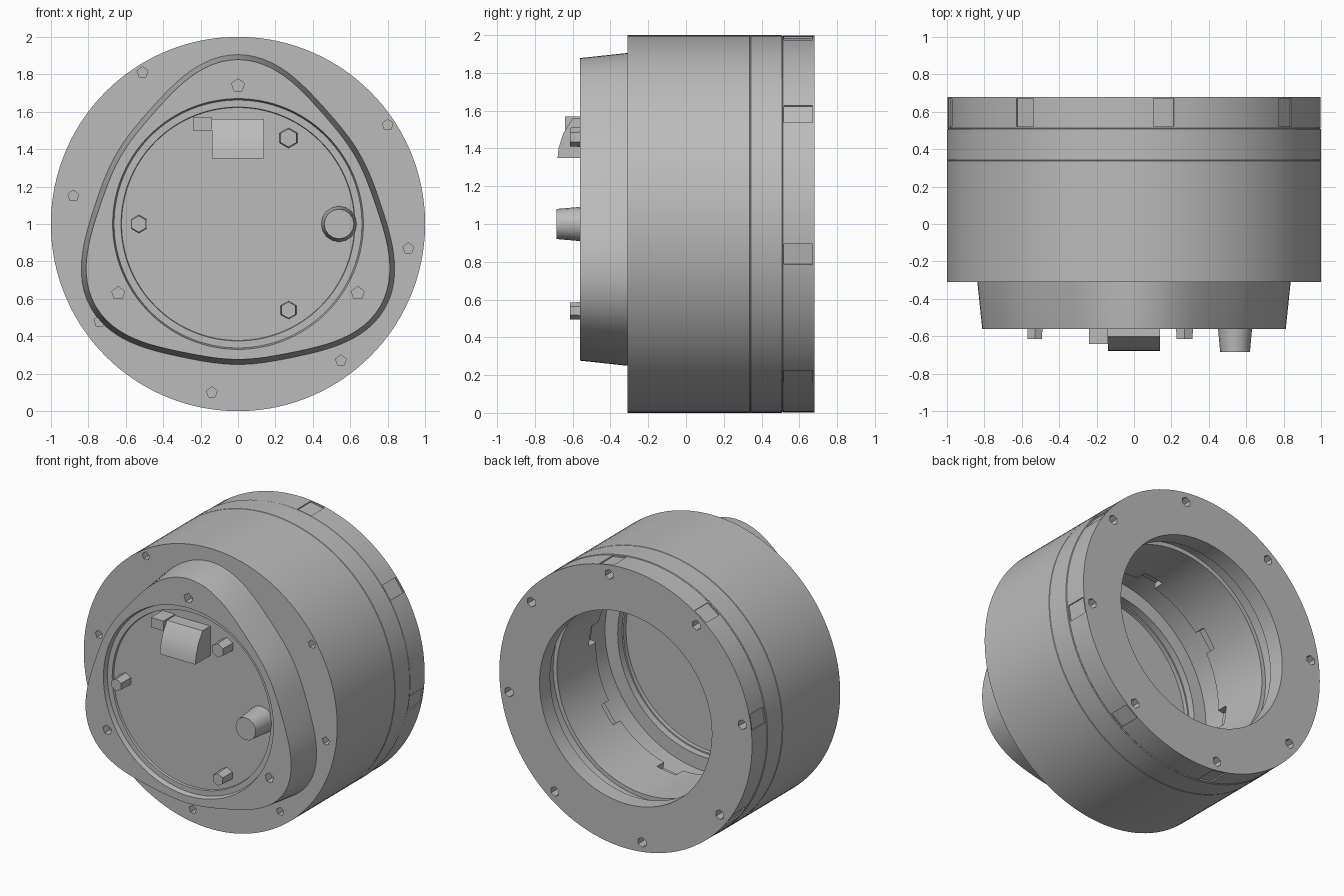
import bpy, bmesh, math
from mathutils import Matrix, Vector

cube = bpy.data.objects.get("Cube")
if cube:
    bpy.data.objects.remove(cube, do_unlink=True)

GREY = (0.5, 0.5, 0.5, 1)
grey = bpy.data.materials.new("mid grey")
grey.use_nodes = True
grey.diffuse_color = GREY
for node in grey.node_tree.nodes:
    if node.type == 'BSDF_PRINCIPLED':
        node.inputs["Base Color"].default_value = GREY

SEG = 120
ANGLES = [math.tau * i / SEG for i in range(SEG)]


def finish(name, bm, smooth=True):
    bmesh.ops.recalc_face_normals(bm, faces=bm.faces)
    mesh = bpy.data.meshes.new(name)
    bm.to_mesh(mesh)
    bm.free()
    mesh.materials.append(grey)
    obj = bpy.data.objects.new(name, mesh)
    bpy.context.collection.objects.link(obj)
    if smooth:
        smooth_edges(obj)
    return obj


def smooth_edges(obj):
    bpy.ops.object.select_all(action='DESELECT')
    obj.select_set(True)
    bpy.context.view_layer.objects.active = obj
    bpy.ops.object.shade_smooth_by_angle(angle=math.radians(30))


def circle(r):
    return lambda a: r


def trefoil(mean):
    # rounded triangle with bulging sides and one corner at the top
    def radius(a):
        t = 3 * (a - math.pi / 2)
        return mean + .0775 * math.cos(t) + .016 * math.cos(2 * t)
    return radius


def loft(bm, sections, closed):
    # skin rings of (radius function, y) around the y axis
    rings = []
    for radius, y in sections:
        rings.append([bm.verts.new((radius(a) * math.cos(a), y, 1 + radius(a) * math.sin(a)))
                      for a in ANGLES])
    pairs = list(zip(rings, rings[1:]))
    if closed:
        pairs.append((rings[-1], rings[0]))
    else:
        bm.faces.new(rings[0])
        bm.faces.new(rings[-1])
    for lower, upper in pairs:
        for i in range(SEG):
            j = (i + 1) % SEG
            bm.faces.new((lower[i], lower[j], upper[j], upper[i]))


def stud(bm, x, z, r, y_back, y_front, sides=6, taper=0.85):
    # short many-sided peg along the y axis
    depth = y_back - y_front
    place = Matrix.Translation((x, (y_back + y_front) / 2, z)) @ Matrix.Rotation(math.pi / 2, 4, 'X')
    bmesh.ops.create_cone(bm, cap_ends=True, segments=sides, radius1=r, radius2=r * taper,
                          depth=depth, matrix=place)


def block(bm, centre, size, spin=0):
    # box turned about the y axis through the middle of the model
    hub = Matrix.Translation((0, 0, 1)) @ Matrix.Rotation(spin, 4, 'Y')
    bmesh.ops.create_cube(bm, size=1, matrix=hub @ Matrix.Translation(centre)
                          @ Matrix.Diagonal((*size, 1)))


def carve(obj, bm):
    cutter = finish("cutter", bm, False)
    cutter.hide_render = True
    mod = obj.modifiers.new("carve", 'BOOLEAN')
    mod.operation, mod.solver, mod.object = 'DIFFERENCE', 'EXACT', cutter
    bpy.context.view_layer.update()
    graph = bpy.context.evaluated_depsgraph_get()
    mesh = bpy.data.meshes.new_from_object(obj.evaluated_get(graph))
    obj.modifiers.clear()
    obj.data = mesh
    bpy.data.objects.remove(cutter, do_unlink=True)
    smooth_edges(obj)


# Hollow drum with fine outer seams and stepped bore
bm = bmesh.new()
profile = [(1, -.31), (1, .337), (.997, .34), (1, .343),
           (1, .507), (.994, .51), (.997, .514), (.997, .68),
           (.68, .68), (.68, .56), (.74, .56), (.74, .44), (.71, .44),
           (.71, 0), (.80, 0), (.80, -.23), (.70, -.23), (.70, -.31)]
loft(bm, [(circle(r), y) for r, y in profile], True)
drum = finish("drum_housing", bm, False)

# Screw holes at both ends, rear rim notches and bore edge notches
bm = bmesh.new()
for k in range(8):
    a = math.radians(82 - 45 * k)
    stud(bm, .93 * math.cos(a), 1 + .93 * math.sin(a), .035, .72, .60, 6, 1)
    block(bm, (0, .595, 1.0), (.11, .15, .026), a + .3)
    block(bm, (0, .02, .72), (.15, .12, .06), a)
for x, z in [(-.51, 1.81), (.80, 1.53), (.91, .87), (.55, .27),
             (-.14, .10), (-.74, .48), (-.88, 1.15)]:
    stud(bm, x, z, .03, -.25, -.36, 5, 1)
carve(drum, bm)

# Rounded triangular front cap with a round sunken face
bm = bmesh.new()
base, rim = trefoil(.812), trefoil(.785)
loft(bm, [(circle(.69), -.31), (circle(.69), -.28), (base, -.28), (base, -.31),
          (rim, -.56), (circle(.67), -.56), (circle(.662), -.525),
          (circle(.625), -.525), (circle(.622), -.51)], False)
cap = finish("front_cap", bm, False)
bm = bmesh.new()
for x, z in [(0, 1.74), (-.64, .63), (.64, .63)]:
    stud(bm, x, z, .036, -.50, -.60, 5, 1)
carve(cap, bm)

# Screws and round knob on the sunken face
for name, x, z, r, y in [("upper_screw", .27, 1.46, .058, -.615),
                         ("side_screw", -.53, 1.0, .052, -.615),
                         ("lower_screw", .27, .54, .052, -.615)]:
    bm = bmesh.new()
    stud(bm, x, z, r, -.43, y, 6)
    finish(name, bm, False)
bm = bmesh.new()
stud(bm, .54, 1.0, .097, -.49, -.685, 16, .82)
finish("round_knob", bm)

# Sloped catch with a small block beside it
bm = bmesh.new()
side = [(-.49, 1.35), (-.68, 1.35), (-.675, 1.40), (-.65, 1.48), (-.60, 1.56), (-.49, 1.56)]
face = bm.faces.new([bm.verts.new((-.14, y, z)) for y, z in side])
grown = bmesh.ops.extrude_face_region(bm, geom=[face])
bmesh.ops.translate(bm, vec=Vector((.28, 0, 0)),
                    verts=[v for v in grown["geom"] if isinstance(v, bmesh.types.BMVert)])
finish("sloped_catch", bm)
bm = bmesh.new()
block(bm, (-.19, -.565, .535), (.10, .15, .07))
finish("catch_block", bm, False)
